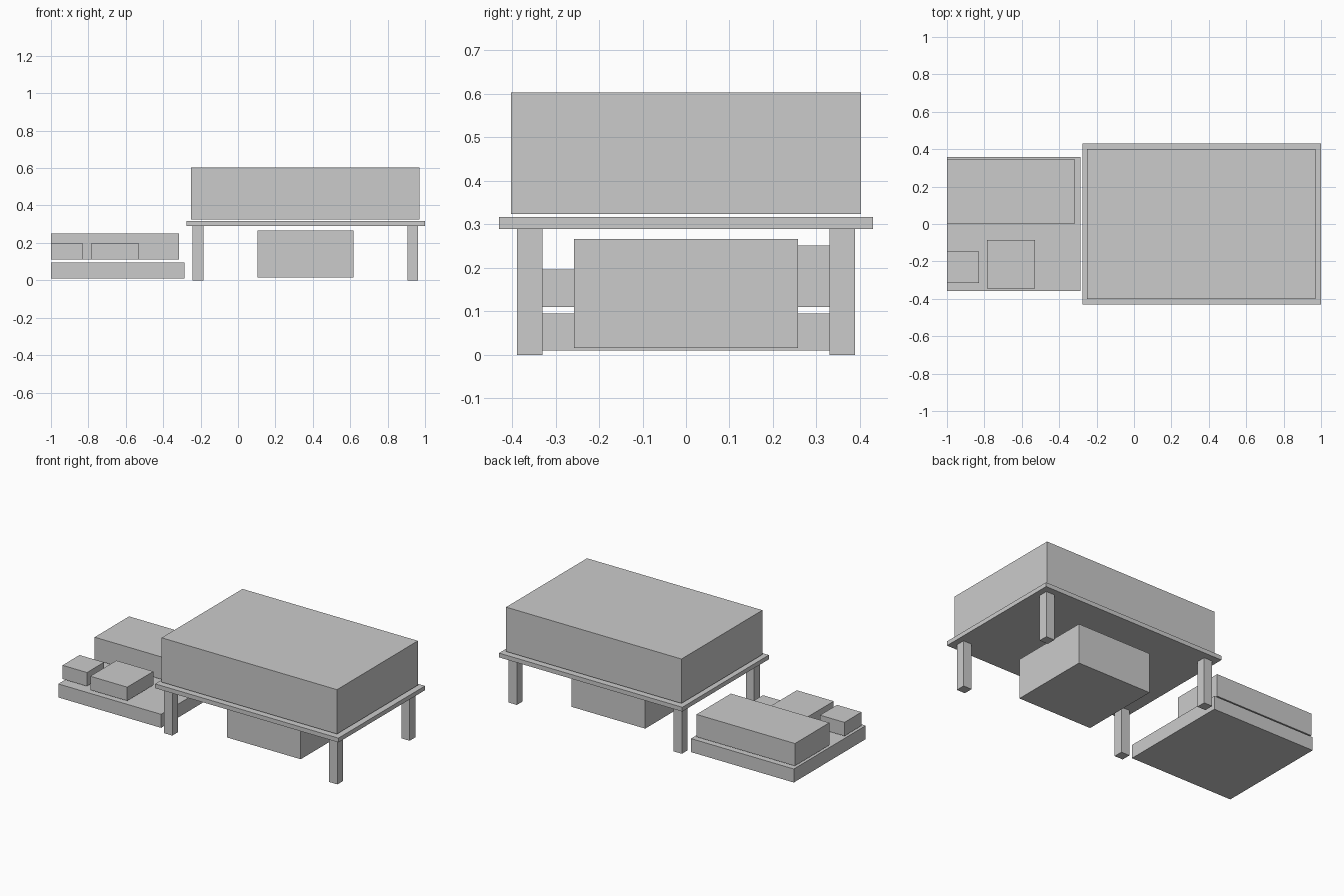
import bpy
from mathutils import Vector

default = bpy.data.objects.get("Cube")
if default:
    bpy.data.objects.remove(default, do_unlink=True)

# One plain grey for every part
GREY = (0.6, 0.6, 0.6, 1.0)
grey = bpy.data.materials.new("plain grey")
grey.use_nodes = True
grey.diffuse_color = GREY
grey.node_tree.nodes["Principled BSDF"].inputs["Base Color"].default_value = GREY


def box(name, low, high):
    """Add a box that spans two opposite corners."""
    low, high = Vector(low), Vector(high)
    bpy.ops.mesh.primitive_cube_add(size=1, location=(low + high) / 2)
    part = bpy.context.object
    part.name = part.data.name = name
    part.scale = high - low
    bpy.ops.object.transform_apply(location=False, rotation=False, scale=True)
    part.data.materials.append(grey)
    return part


# Table: thin top, large block floating just above it, smaller block below
box("table_top", (-0.275, -0.43, 0.29), (1.0, 0.43, 0.317))
box("upper_block", (-0.25, -0.402, 0.324), (0.97, 0.402, 0.603))
box("under_table_block", (0.103, -0.258, 0.016), (0.617, 0.258, 0.267))

# Four square legs
LEG = 0.058
for side, x in (("right", -0.243), ("left", 0.905)):
    for end, y in (("front", -0.388), ("back", 0.388 - LEG)):
        box(f"{end}_{side}_leg", (x, y, 0), (x + LEG, y + LEG, 0.29))

# Low platform beside the table with three blocks floating just above it
box("platform", (-1.0, -0.357, 0.01), (-0.285, 0.357, 0.095))
box("platform_back_block", (-1.0, 0.004, 0.11), (-0.315, 0.346, 0.251))
box("platform_middle_block", (-0.786, -0.345, 0.11), (-0.529, -0.086, 0.196))
box("platform_small_block", (-1.0, -0.315, 0.11), (-0.83, -0.146, 0.196))
